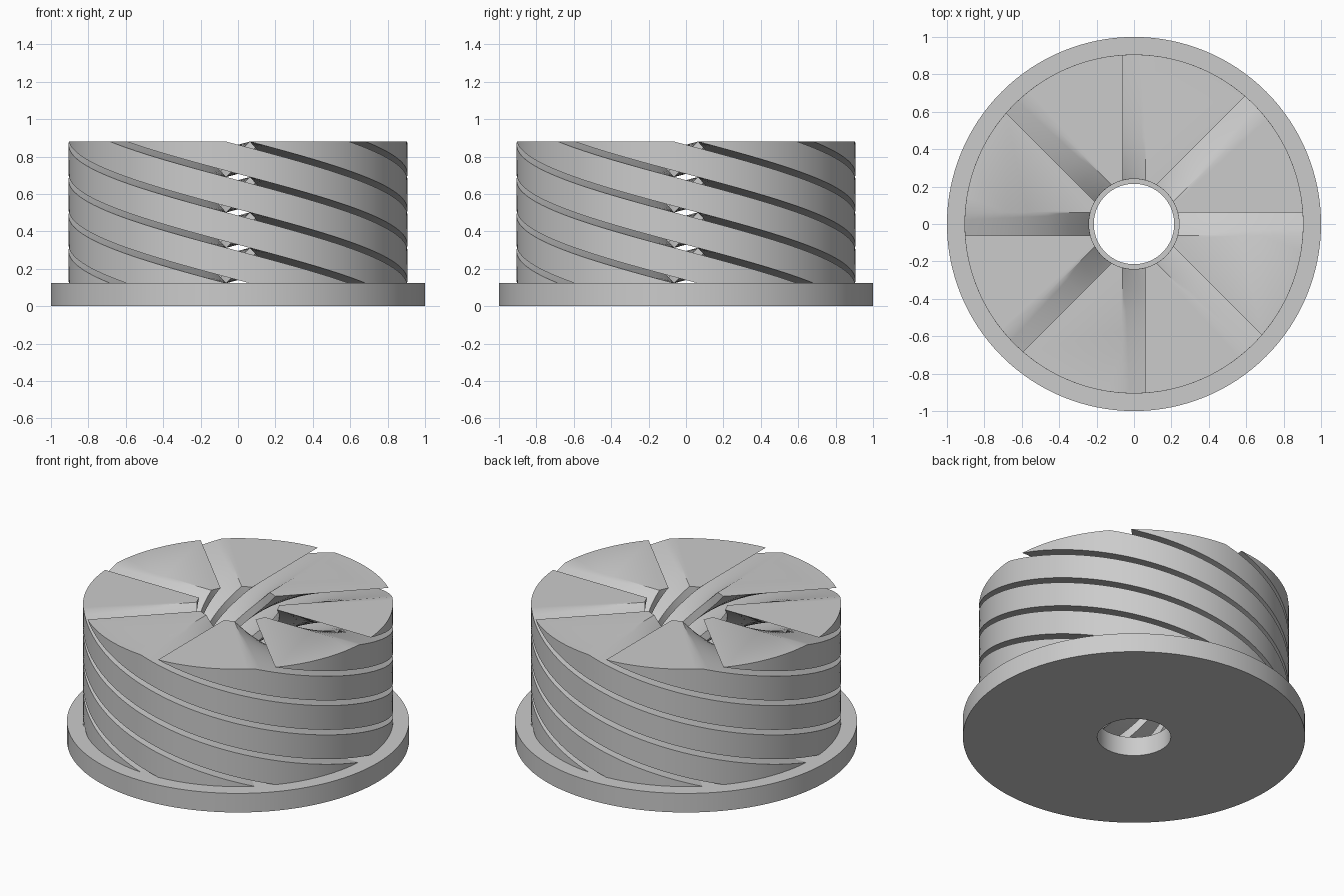
import bpy, bmesh
from math import sin, cos, asin, pi

cube = bpy.data.objects.get("Cube")
if cube:
    bpy.data.objects.remove(cube)

BASE_TOP, TOP = 0.123, 0.88
R_BASE, R_HOLE = 1.0, 0.215
R_OUT, R_IN = 0.906, 0.241
HALF_SLOT = 0.0625
VANES, TWIST, LAYERS = 8, -pi, 72

grey = bpy.data.materials.new("plain grey")
grey.use_nodes = True
colour = (0.6, 0.6, 0.6, 1)
grey.diffuse_color = colour
grey.node_tree.nodes["Principled BSDF"].inputs["Base Color"].default_value = colour


def make_object(name, bm):
    bmesh.ops.recalc_face_normals(bm, faces=bm.faces)
    mesh = bpy.data.meshes.new(name)
    bm.to_mesh(mesh)
    bm.free()
    mesh.materials.append(grey)
    obj = bpy.data.objects.new(name, mesh)
    bpy.context.collection.objects.link(obj)
    bpy.ops.object.select_all(action='DESELECT')
    obj.select_set(True)
    bpy.context.view_layer.objects.active = obj
    bpy.ops.object.shade_smooth_by_angle(angle=pi / 6)
    return obj


def bridge(bm, a, b):
    n = len(a)
    return [bm.faces.new((a[i], a[(i + 1) % n], b[(i + 1) % n], b[i])) for i in range(n)]


# Flange: a flat ring with a round bore
bm = bmesh.new()
rings = []
for r, z in ((R_HOLE, 0), (R_BASE, 0), (R_BASE, BASE_TOP), (R_HOLE, BASE_TOP)):
    rings.append([bm.verts.new((r * cos(2 * pi * i / 128), r * sin(2 * pi * i / 128), z))
                  for i in range(128)])
for k in range(4):
    bridge(bm, rings[k], rings[(k + 1) % 4])
make_object("base_flange", bm)


# Vane outline: wedge between two parallel-sided radial slots
def edge_angle(r):
    return asin(HALF_SLOT / r)


def vane_outline(steps_out=14, steps_in=4, steps_side=6):
    pitch = 2 * pi / VANES
    radii = [R_IN + (R_OUT - R_IN) * i / steps_side for i in range(steps_side + 1)]
    pts = [(r, edge_angle(r)) for r in radii]
    lo, hi = edge_angle(R_OUT), pitch - edge_angle(R_OUT)
    pts += [(R_OUT, lo + (hi - lo) * i / steps_out) for i in range(1, steps_out)]
    pts += [(r, pitch - edge_angle(r)) for r in reversed(radii)]
    lo, hi = edge_angle(R_IN), pitch - edge_angle(R_IN)
    pts += [(R_IN, hi + (lo - hi) * i / steps_in) for i in range(1, steps_in)]
    return pts


# Helical vanes: the outline swept upward through half a turn
outline = vane_outline()
for v in range(VANES):
    bm = bmesh.new()
    layers = []
    for k in range(LAYERS + 1):
        t = k / LAYERS
        turn = v * 2 * pi / VANES + TWIST * t
        z = BASE_TOP + (TOP - BASE_TOP) * t
        layers.append([bm.verts.new((r * cos(a + turn), r * sin(a + turn), z))
                       for r, a in outline])
    for lower, upper in zip(layers, layers[1:]):
        bridge(bm, lower, upper)
    bm.faces.new(layers[0])
    bm.faces.new(layers[-1])
    make_object(f"helical_vane_{v + 1}", bm)
